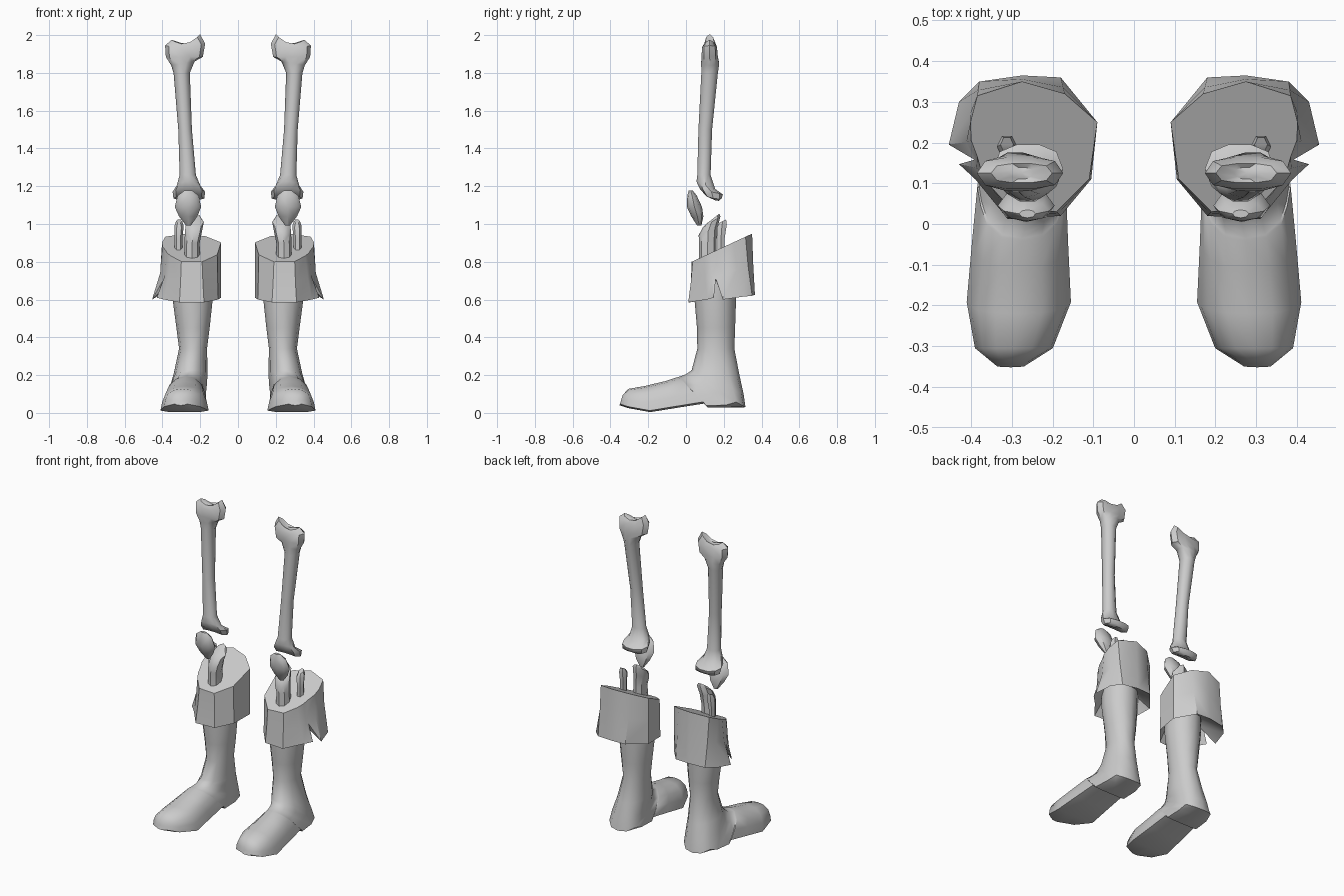
import bpy, bmesh, math
from mathutils import Vector

grey = bpy.data.materials.new("light grey")
grey.diffuse_color = (0.6, 0.6, 0.6, 1)


def loft(name, rings, angle=40):
    """Skin closed rings of equal length, cap both ends, and make both sides of the pair."""
    for side, sx in (("left", 1), ("right", -1)):
        bm = bmesh.new()
        loops = [[bm.verts.new((p[0] * sx, p[1], p[2])) for p in r] for r in rings]
        n = len(loops[0])
        for a, b in zip(loops, loops[1:]):
            for i in range(n):
                j = (i + 1) % n
                bm.faces.new((a[i], a[j], b[j], b[i]))
        for ring in (loops[0], loops[-1]):
            c = bm.verts.new(sum((v.co for v in ring), Vector()) / n)
            for i in range(n):
                bm.faces.new((ring[i], ring[(i + 1) % n], c))
        bmesh.ops.recalc_face_normals(bm, faces=bm.faces)
        me = bpy.data.meshes.new(name)
        bm.to_mesh(me)
        bm.free()
        me.materials.append(grey)
        ob = bpy.data.objects.new(f"{side}_{name}", me)
        bpy.context.collection.objects.link(ob)
        bpy.ops.object.select_all(action='DESELECT')
        ob.select_set(True)
        bpy.context.view_layer.objects.active = ob
        bpy.ops.object.shade_smooth_by_angle(angle=math.radians(angle))


def bone_ring(x, y, z, rx, ry, tilt_x=0, tilt_y=0, lift=0, pinch=0, n=10):
    """Ellipse that can lean, rise at its two ends and pinch into two lobes."""
    pts = []
    for i in range(n):
        c, s = math.cos(math.tau * i / n), math.sin(math.tau * i / n)
        pts.append((x + rx * c, y + ry * s * (1 - pinch * s * s),
                    z + tilt_x * c + tilt_y * s + lift * c * c))
    return pts


# thigh bone: two-lobed knee end, slim shaft, two-lobed hip end
loft("thigh_bone", [
    bone_ring(0.262, 0.155, 1.135, 0.045, 0.035, tilt_y=-0.01, lift=-0.01, pinch=0.4),
    bone_ring(0.260, 0.145, 1.145, 0.082, 0.062, tilt_y=-0.01, lift=-0.01, pinch=0.3),
    bone_ring(0.260, 0.135, 1.170, 0.086, 0.078, tilt_y=-0.015, pinch=0.2),
    bone_ring(0.262, 0.105, 1.205, 0.062, 0.052, tilt_y=-0.02),
    bone_ring(0.266, 0.095, 1.260, 0.043, 0.037),
    bone_ring(0.280, 0.102, 1.500, 0.036, 0.038),
    bone_ring(0.298, 0.125, 1.800, 0.043, 0.046),
    bone_ring(0.292, 0.128, 1.850, 0.062, 0.050, tilt_x=-0.01),
    bone_ring(0.284, 0.125, 1.885, 0.098, 0.056, pinch=0.2),
    bone_ring(0.280, 0.125, 1.935, 0.106, 0.056, tilt_x=-0.005, lift=0.015, pinch=0.3),
    bone_ring(0.276, 0.125, 1.955, 0.075, 0.034, tilt_x=-0.015, lift=0.035, pinch=0.3),
    bone_ring(0.276, 0.125, 1.950, 0.030, 0.015, lift=0.01),
])

# kneecap
loft("kneecap", [
    bone_ring(0.262, 0.025, 1.178, 0.020, 0.010, n=8),
    bone_ring(0.264, 0.032, 1.150, 0.056, 0.025, n=8),
    bone_ring(0.265, 0.045, 1.090, 0.070, 0.040, n=8),
    bone_ring(0.264, 0.060, 1.040, 0.048, 0.032, n=8),
    bone_ring(0.262, 0.070, 0.993, 0.014, 0.012, n=8),
])

# shin bones rising out of the boot
loft("shin_bone", [
    bone_ring(0.243, 0.115, 0.78, 0.043, 0.046, n=8),
    bone_ring(0.243, 0.115, 0.90, 0.040, 0.046, n=8),
    bone_ring(0.236, 0.117, 0.96, 0.045, 0.050, tilt_y=0.02, n=8),
    bone_ring(0.228, 0.135, 1.01, 0.047, 0.047, tilt_y=0.03, n=8),
    bone_ring(0.226, 0.145, 1.03, 0.030, 0.032, tilt_y=0.025, n=8),
])
loft("outer_shin_bone", [
    bone_ring(0.315, 0.185, 0.80, 0.020, 0.022, n=6),
    bone_ring(0.315, 0.185, 0.92, 0.020, 0.022, n=6),
    bone_ring(0.312, 0.190, 0.99, 0.025, 0.030, tilt_y=0.01, n=6),
    bone_ring(0.312, 0.195, 1.015, 0.016, 0.020, tilt_y=0.01, n=6),
])

# folded boot cuff: slanted flat top, flared hem split by a notch on the outer side
top = [(.09, .25), (.17, .32), (.275, .35), (.385, .315), (.402, .25), (.40, .205), (.385, .165),
       (.375, .13), (.355, .095), (.30, .035), (.19, .03), (.11, .11)]
hem = [(.09, .25, .61), (.18, .36, .625), (.275, .365, .625), (.38, .35, .62), (.43, .30, .615),
       (.455, .195, .60), (.392, .158, .71), (.43, .147, .61), (.39, .11, .60),
       (.31, .012, .585), (.18, .02, .585), (.105, .11, .60)]
top_ring = [(x, y, 0.80 + (y - 0.03) * 0.465) for x, y in top]
mid_ring = [((t[0] * .6 + h[0] * .4) - (0.01 if i in (4, 5, 7) else 0), t[1] * .6 + h[1] * .4,
             t[2] * .5 + h[2] * .5) for i, (t, h) in enumerate(zip(top_ring, hem))]
inner = [(0.24 + (x - 0.25) * .55, 0.155 + (y - 0.185) * .55, 0.70) for x, y, z in hem]
loft("boot_cuff", [top_ring, mid_ring, hem, inner], 35)

# boot: rings swing from the upright shaft round the ankle into the flat-soled foot
SOLED = [(0, 0), (.45, .06), (.78, .28), (.92, .60), (1, .94), (.6, 1), (0, 1)]


def boot_ring(front, back, cx, half, sole):
    """Blend an ellipse and a soled outline between a front/top and a back/bottom point."""
    half_pts = []
    for i, (u, v) in enumerate(SOLED):
        a = math.pi * i / 6
        half_pts.append((math.sin(a) * (1 - sole) + u * sole,
                         (1 - math.cos(a)) / 2 * (1 - sole) + v * sole))
    outline = half_pts + [(-u, v) for u, v in half_pts[-2:0:-1]]
    return [(cx + half * u, front[0] + (back[0] - front[0]) * v,
             front[1] + (back[1] - front[1]) * v) for u, v in outline]


loft("boot", [boot_ring(*r) for r in (
    ((.045, .72), (.268, .72), .240, .106, 0),
    ((.045, .60), (.265, .60), .240, .106, 0),
    ((.058, .45), (.260, .45), .238, .088, 0),
    ((.060, .34), (.256, .34), .238, .074, 0),
    ((.030, .225), (.283, .20), .250, .090, .1),
    ((.015, .215), (.305, .10), .260, .098, .3),
    ((.000, .205), (.315, .03), .265, .100, .5),
    ((-.020, .197), (.230, .028), .270, .105, .9),
    ((-.035, .192), (.115, .028), .275, .108, 1),
    ((-.042, .190), (.100, .050), .276, .109, 1),
    ((-.110, .168), (-.04, .028), .280, .118, 1),
    ((-.220, .142), (-.19, .004), .283, .128, 1),
    ((-.305, .127), (-.305, .025), .295, .097, .9),
    ((-.335, .095), (-.352, .040), .303, .035, .6),
)], 50)
